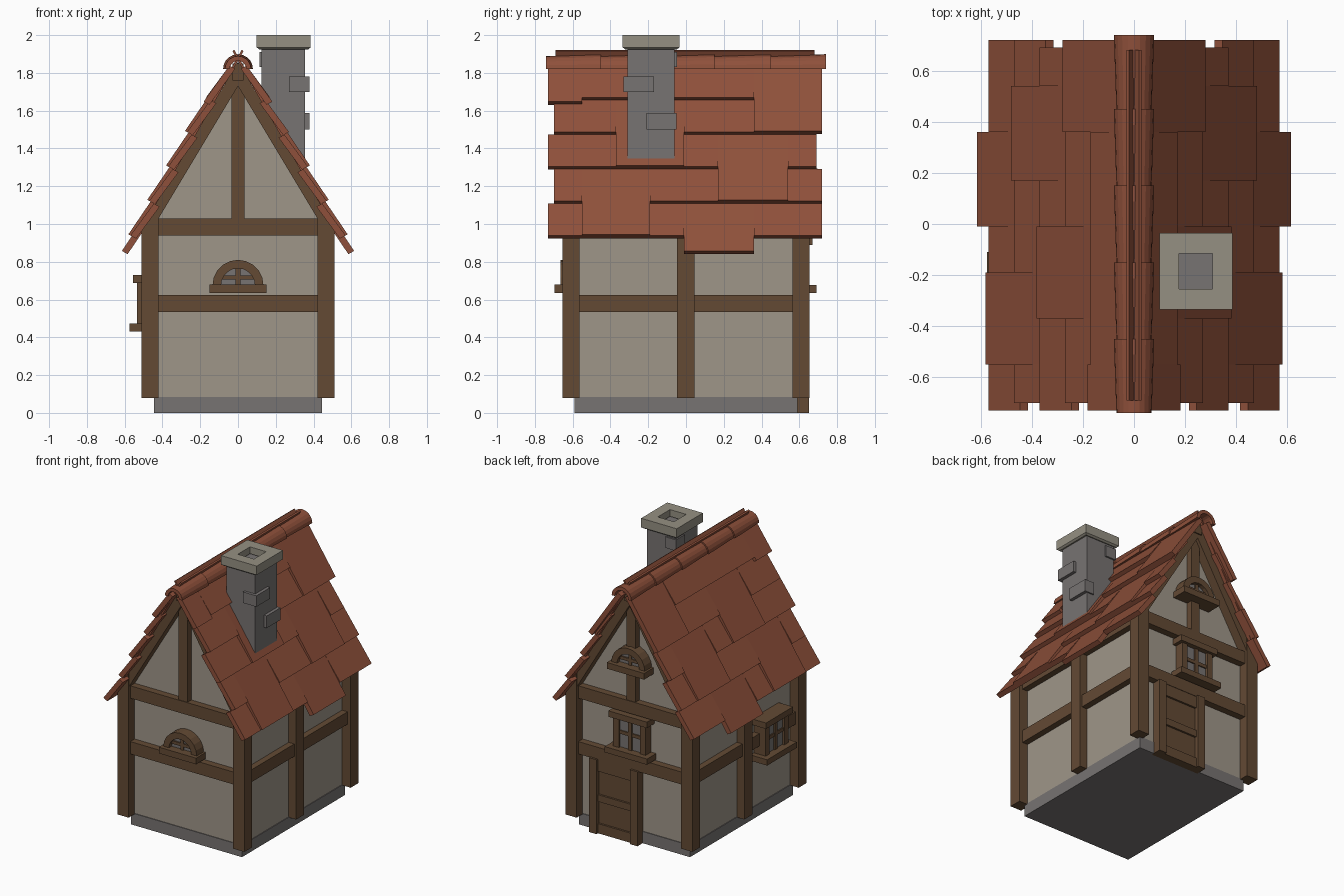
import bpy, bmesh, math
from mathutils import Matrix, Vector

if "Cube" in bpy.data.objects:
    bpy.data.objects.remove(bpy.data.objects["Cube"])


def material(name, r, g, b):
    m = bpy.data.materials.new(name)
    m.diffuse_color = (r, g, b, 1)
    m.use_nodes = True
    m.node_tree.nodes["Principled BSDF"].inputs["Base Color"].default_value = m.diffuse_color
    return m


PLASTER = material("plaster", .345, .305, .25)
WOOD = material("timber", .125, .068, .034)
STONE = material("grey_stone", .185, .172, .168)
CAP = material("pale_stone", .30, .28, .225)
TILE = material("roof_tile", .275, .081, .043)


def finish(name, bm, mat, matrix=None):
    if matrix:
        bm.transform(matrix)
    bmesh.ops.recalc_face_normals(bm, faces=bm.faces)
    me = bpy.data.meshes.new(name)
    bm.to_mesh(me)
    bm.free()
    me.materials.append(mat)
    ob = bpy.data.objects.new(name, me)
    bpy.context.collection.objects.link(ob)
    return ob


def add_box(bm, x0, x1, y0, y1, z0, z1):
    m = Matrix.Translation(((x0 + x1) / 2, (y0 + y1) / 2, (z0 + z1) / 2)) @ \
        Matrix.Diagonal((x1 - x0, y1 - y0, z1 - z0, 1))
    bmesh.ops.create_cube(bm, size=1, matrix=m)


def boxes(name, mat, items, matrix=None):
    bm = bmesh.new()
    for b in items:
        add_box(bm, *b)
    return finish(name, bm, mat, matrix)


def add_prism(bm, pts, y0, y1):
    """Extrude an x-z outline along y."""
    a = [bm.verts.new((x, y0, z)) for x, z in pts]
    b = [bm.verts.new((x, y1, z)) for x, z in pts]
    bm.faces.new(a)
    bm.faces.new(b[::-1])
    for i in range(len(pts)):
        j = (i + 1) % len(pts)
        bm.faces.new((a[i], b[i], b[j], a[j]))


def mirror(ob, x=True, y=False):
    m = ob.modifiers.new("mirror", 'MIRROR')
    m.use_axis = (x, y, False)
    return ob


# Stone footing and plaster walls
boxes("footing", STONE, [(-.445, .445, -.59, .59, 0, .085)])
bm = bmesh.new()
add_prism(bm, [(-.44, .08), (.44, .08), (.44, 1.05), (0, 1.79), (-.44, 1.05)], -.585, .585)
finish("plaster_walls", bm, PLASTER)

# Timber frame: corner posts with sloping tops and rafters
bm = bmesh.new()
add_prism(bm, [(.42, .08), (.51, .08), (.51, .985), (.42, 1.13)], .565, .655)
mirror(finish("corner_post", bm, WOOD), True, True)
bm = bmesh.new()
add_prism(bm, [(.42, 1.03), (.51, .985), (0, 1.86), (0, 1.73)], .565, .652)
mirror(finish("gable_rafter", bm, WOOD), True, True)
mirror(boxes("gable_beams", WOOD, [
    (-.43, .43, .57, .635, .94, 1.03), (-.43, .43, .57, .635, .535, .625),
    (-.035, .035, .57, .63, 1.02, 1.76)]), False, True)
mirror(boxes("side_timbers", WOOD, [
    (.42, .485, -.57, .57, .535, .625), (.42, .485, -.57, .57, .94, 1.0),
    (.42, .50, -.047, .045, .08, 1.0)]))


# Half-round windows on both gables
def round_window(name, z, matrix):
    boxes(name + "_sill", WOOD, [(-.15, .15, -.695, -.57, z, z + .045)], matrix)
    bm = bmesh.new()
    n, c = 10, z + .04
    ang = [math.pi * i / n for i in range(n + 1)]
    outer = [(.135 * math.cos(a), c + .135 * math.sin(a)) for a in ang]
    inner = [(.09 * math.cos(a), c + .09 * math.sin(a)) for a in ang]
    add_prism(bm, outer + inner[::-1], -.665, -.57)
    add_box(bm, -.012, .012, -.645, -.57, c, c + .1)
    add_box(bm, -.09, .09, -.645, -.57, c + .03, c + .052)
    finish(name + "_frame", bm, WOOD, matrix)
    bm = bmesh.new()
    add_prism(bm, inner, -.634, -.575)
    finish(name + "_pane", bm, STONE, matrix)


BACK = Matrix.Rotation(math.pi, 4, 'Z')
round_window("front_round_window", .635, Matrix())
round_window("attic_round_window", 1.25, BACK)


# Square windows: local y = 0 is the wall, -y points outward
def square_window(name, matrix):
    boxes(name + "_frame", WOOD, [
        (-.17, .17, -.105, .04, 0, .042),
        (-.155, .155, -.085, .04, .255, .298),
        (-.13, -.085, -.065, .04, .04, .26), (.085, .13, -.065, .04, .04, .26),
        (-.014, .014, -.058, .04, .04, .26), (-.09, .09, -.056, .04, .14, .165)], matrix)
    boxes(name + "_pane", STONE, [(-.09, .09, -.048, .03, .04, .26)], matrix)


square_window("back_window", Matrix.Translation((0, .585, .635)) @ BACK)
square_window("left_window", Matrix.Translation((-.47, -.28, .432)) @ Matrix.Rotation(-math.pi / 2, 4, 'Z'))

# Back door with jambs and raised rails
boxes("back_door", WOOD, [
    (-.02, .28, .57, .618, 0, .54),
    (-.065, -.005, .57, .65, 0, .54), (.265, .325, .57, .65, 0, .54),
    (-.01, .27, .57, .632, 0, .07), (-.01, .27, .57, .632, .23, .28),
    (-.01, .27, .57, .632, .45, .54)])

# Roof tiles: (y0, y1, extra drop in rows) for each course from the ridge down
COURSES = [
    [(-.73, -.55, .12), (-.55, -.2, 0), (-.2, .36, 0), (.36, .72, 1)],
    [(-.70, -.37, 0), (-.37, -.01, 1), (-.01, .36, 0), (.36, .69, 0)],
    [(-.73, -.37, 0), (-.37, .17, 0), (.17, .54, 1), (.54, .69, 0)],
    [(-.70, -.55, 0), (-.55, -.19, 1), (-.19, .36, 0), (.36, .72, 0)],
    [(-.73, -.37, 0), (-.37, -.01, 0), (-.01, .36, .45), (.36, .72, 0)],
]
OUT = Vector((.877, .48))


def slope(row):
    return Vector((.07 + .1 * row, 1.852 - .1825 * row))


bm = bmesh.new()
for k, course in enumerate(COURSES):
    for y0, y1, drop in course:
        top = slope(k) - OUT * .028
        low = slope(k + 1 + drop) + OUT * .012 * (drop == 1)
        add_prism(bm, [top, low, low - OUT * .035, top - OUT * .035], y0, y1)
mirror(finish("roof_tiles", bm, TILE))

# Boarding under the tiles
bm = bmesh.new()
a, b = slope(-.5) - OUT * .045, slope(4.85) - OUT * .025
add_prism(bm, [a, b, b - OUT * .012, a - OUT * .012], -.69, .68)
mirror(finish("roof_underlay", bm, TILE))

# Ridge caps: overlapping tapered half pipes
bm = bmesh.new()
edges = [-.74, -.45, -.15, .15, .45, .74]
for y0, y1 in zip(edges, edges[1:]):
    rings = []
    for y, r in ((y0, .069), (y1, .079)):
        arc = [math.pi * i / 10 for i in range(11)]
        pts = [(r * math.cos(t), r * math.sin(t)) for t in arc] + \
              [((r - .025) * math.cos(t), (r - .025) * math.sin(t)) for t in arc[::-1]]
        rings.append([bm.verts.new((x, y, 1.82 + z)) for x, z in pts])
    p, q = rings
    bm.faces.new(p)
    bm.faces.new(q[::-1])
    for i in range(len(p)):
        j = (i + 1) % len(p)
        bm.faces.new((p[i], q[i], q[j], p[j]))
finish("ridge_caps", bm, TILE)
boxes("ridge_beam", WOOD, [(-.03, .03, -.66, .66, 1.76, 1.85)])

# Chimney shaft with a few proud stones
boxes("chimney_shaft", STONE, [(.125, .355, -.31, -.06, 1.3, 1.94)])
boxes("chimney_stones", STONE, [
    (.27, .378, -.33, -.17, 1.70, 1.78),
    (.30, .378, -.21, -.05, 1.50, 1.588),
    (.115, .20, -.15, -.048, 1.83, 1.91)])

# Chimney cap: square ring with a narrower foot
bm = bmesh.new()
loops = []
for g, z in ((-.075, 1.95), (0, 1.925), (.013, 1.935), (.013, 2.0), (-.075, 2.0)):
    hx, hy = .13 + g + (.01 if g < 0 else 0), .137 + g + (.008 if g < 0 else 0)
    loops.append([bm.verts.new((.242 + sx * hx, -.185 + sy * hy, z))
                  for sx, sy in ((-1, -1), (1, -1), (1, 1), (-1, 1))])
for p, q in zip(loops, loops[1:] + loops[:1]):
    for i in range(4):
        j = (i + 1) % 4
        bm.faces.new((p[i], p[j], q[j], q[i]))
finish("chimney_cap", bm, CAP)
